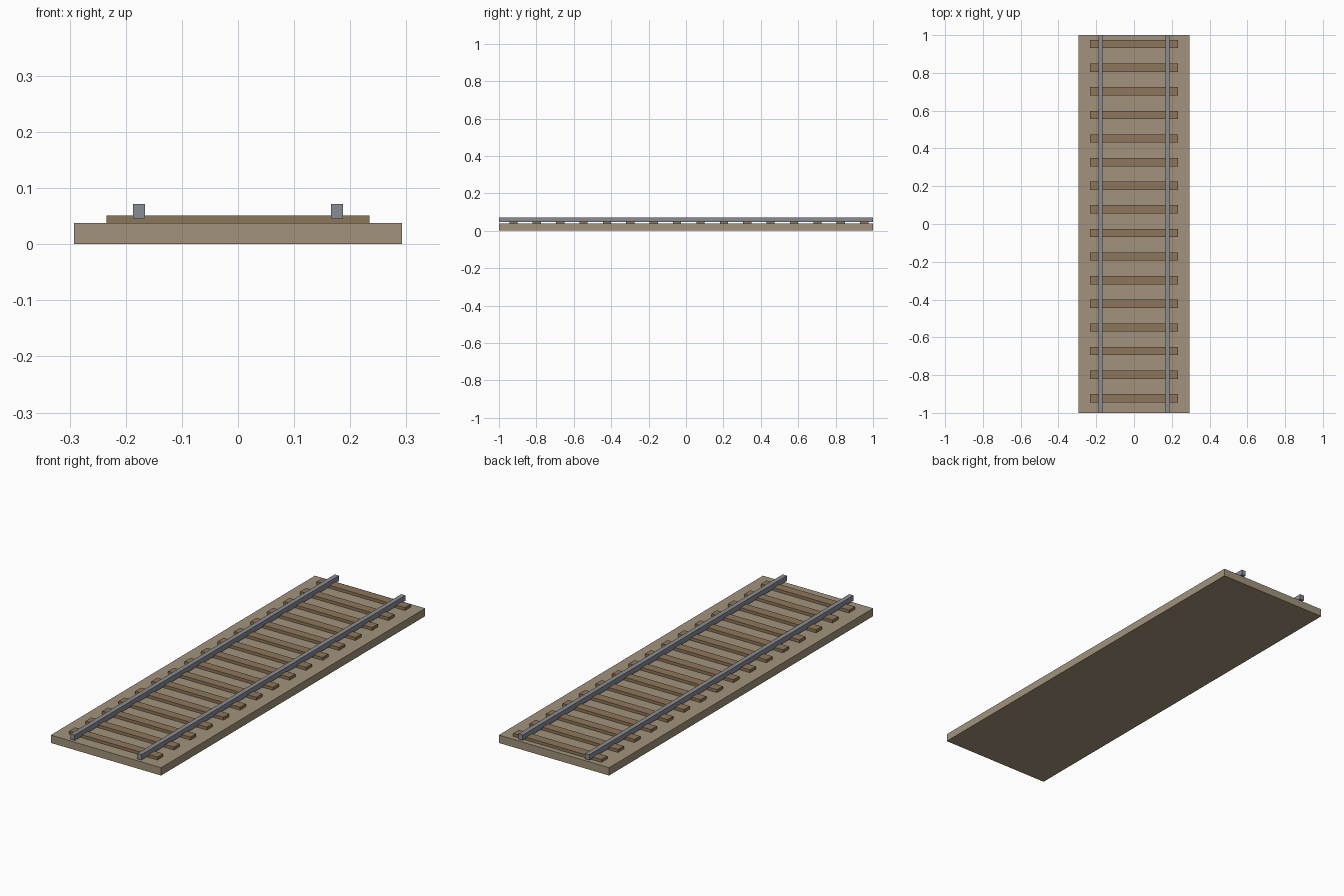
import bpy
import bmesh
from mathutils import Matrix

if "Cube" in bpy.data.objects:
    bpy.data.objects.remove(bpy.data.objects["Cube"])


def material(name, rgb):
    mat = bpy.data.materials.new(name)
    mat.diffuse_color = (*rgb, 1.0)
    mat.use_nodes = True
    mat.node_tree.nodes["Principled BSDF"].inputs["Base Color"].default_value = mat.diffuse_color
    return mat


def box(name, x, y, z, mat):
    """Flat-faced box from (min, max) ranges, origin at its centre."""
    ranges = (x, y, z)
    size = [hi - lo for lo, hi in ranges]
    bm = bmesh.new()
    bmesh.ops.create_cube(bm, size=1.0, matrix=Matrix.Diagonal((*size, 1.0)))
    mesh = bpy.data.meshes.new(name)
    bm.to_mesh(mesh)
    bm.free()
    mesh.materials.append(mat)
    obj = bpy.data.objects.new(name, mesh)
    obj.location = [(lo + hi) / 2 for lo, hi in ranges]
    bpy.context.collection.objects.link(obj)
    return obj


gravel = material("gravel", (0.36, 0.29, 0.20))
wood = material("wood", (0.27, 0.18, 0.105))
steel = material("steel", (0.25, 0.27, 0.30))

BED_TOP = 0.0375
TIE_COUNT, TIE_PITCH, TIE_START, TIE_HALF = 16, 0.125, -0.9225, 0.022
RAIL_X, RAIL_HALF = 0.1765, 0.011

# Track bed
box("track_bed", (-0.2925, 0.2925), (-1, 1), (0, BED_TOP), gravel)

# Wooden ties, evenly spaced along the bed
for i in range(TIE_COUNT):
    y = TIE_START + i * TIE_PITCH
    box(f"tie_{i + 1:02d}", (-0.234, 0.234), (y - TIE_HALF, y + TIE_HALF),
        (BED_TOP, 0.0515), wood)

# Rails, let slightly into the ties
for side, s in (("left", -1), ("right", 1)):
    box(f"{side}_rail", (s * RAIL_X - RAIL_HALF, s * RAIL_X + RAIL_HALF),
        (-1, 1), (0.046, 0.0715), steel)
